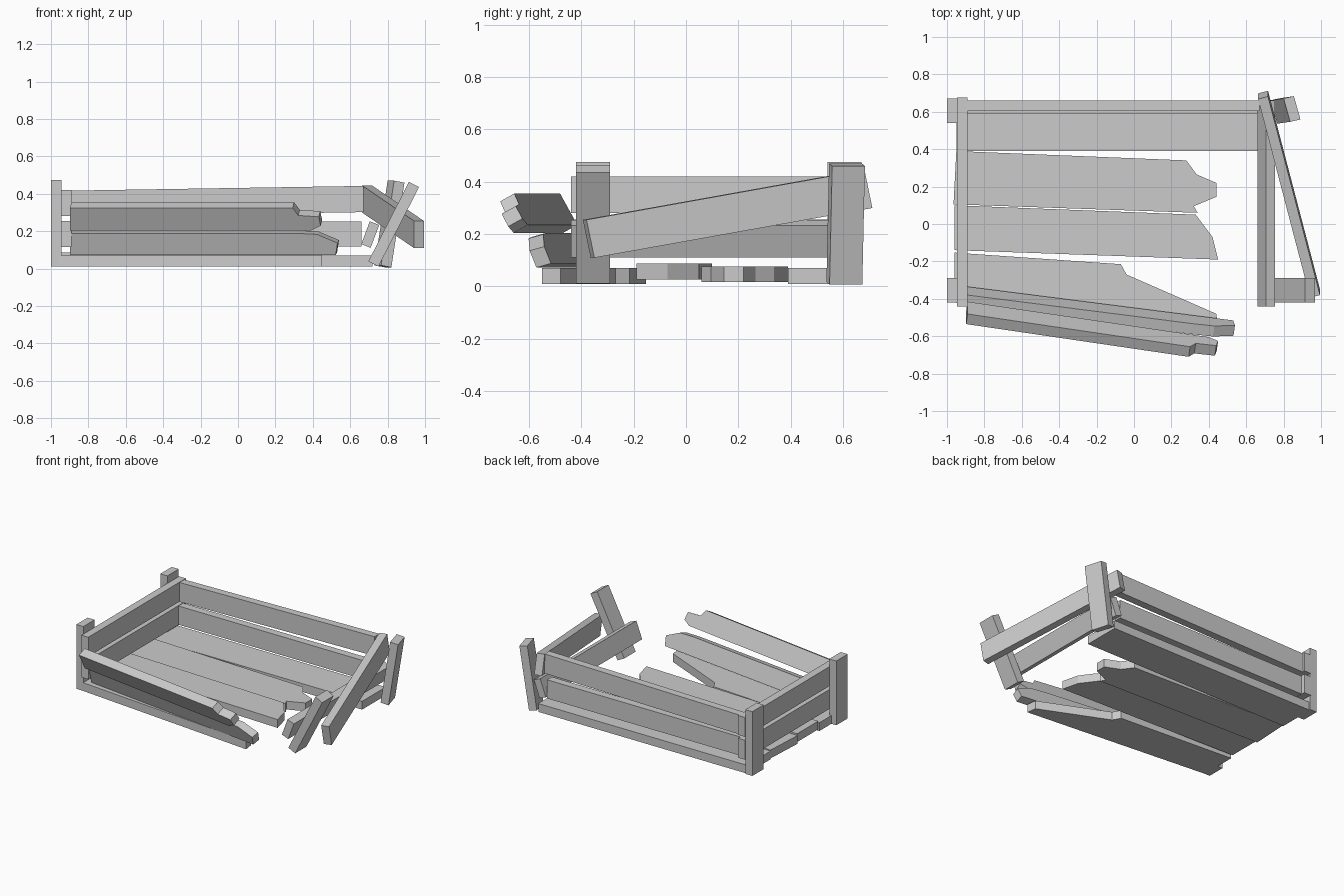
import bpy, bmesh
from mathutils import Vector

cube = bpy.data.objects.get("Cube")
if cube:
    bpy.data.objects.remove(cube)

wood = bpy.data.materials.new("weathered_grey")
wood.use_nodes = True
grey = (0.6, 0.6, 0.6, 1)
wood.diffuse_color = grey
wood.node_tree.nodes["Principled BSDF"].inputs["Base Color"].default_value = grey


def prism(name, ring, offset):
    """Sweep a closed ring of points along an offset into a solid flat board."""
    bm = bmesh.new()
    face = bm.faces.new([bm.verts.new(p) for p in ring])
    swept = bmesh.ops.extrude_face_region(bm, geom=[face])["geom"]
    bmesh.ops.translate(bm, vec=Vector(offset),
                        verts=[v for v in swept if isinstance(v, bmesh.types.BMVert)])
    bmesh.ops.recalc_face_normals(bm, faces=bm.faces)
    mesh = bpy.data.meshes.new(name)
    bm.to_mesh(mesh)
    bm.free()
    mesh.materials.append(wood)
    obj = bpy.data.objects.new(name, mesh)
    bpy.context.collection.objects.link(obj)
    return obj


def board(name, start, end, height, thick):
    """Straight board between two end centres."""
    h, t = Vector(height) / 2, Vector(thick) / 2
    s = Vector(start)
    ring = [s - h - t, s + h - t, s + h + t, s - h + t]
    return prism(name, ring, Vector(end) - s)


def floor_board(name, outline, bottom):
    return prism(name, [(x, y, bottom) for x, y in outline], (0, 0, 0.06))


def leaning_board(name, corner, slope, rise, thick, tip):
    """Broken board; tip lists (length, fraction of height) at the snapped end."""
    c, up = Vector(corner), Vector(rise)
    along = Vector((1, slope, 0))
    outline = [(0, 0)] + tip + [(0, 1)]
    return prism(name, [c + along * a + up * f for a, f in outline], thick)


# Left end: two upright posts and two rails
for side, y in (("front", -0.355), ("back", 0.605)):
    board("left_" + side + "_post", (-0.972, y, 0.01), (-0.972, y, 0.475),
          (0, 0.13, 0), (0.056, 0, 0))
for level, z in (("lower", 0.185), ("upper", 0.35)):
    board("left_" + level + "_rail", (-0.918, -0.44, z), (-0.918, 0.675, z),
          (0, 0, 0.14), (0.056, 0, 0))

# Back rails, the upper one slightly askew
board("back_lower_rail", (-0.89, 0.618, 0.185), (0.66, 0.618, 0.185),
      (0, 0, 0.135), (0, 0.055, 0))
board("back_upper_rail", (-0.89, 0.632, 0.347), (0.67, 0.632, 0.372),
      (0, 0, 0.14), (0, 0.055, 0))

# Floor boards, three of them snapped
floor_board("back_floor_board",
            [(-0.95, 0.66), (0.72, 0.66), (0.72, 0.39), (-0.95, 0.39)], 0.01)
floor_board("middle_back_floor_board",
            [(-0.95, 0.39), (0.28, 0.34), (0.335, 0.265), (0.44, 0.22),
             (0.44, 0.145), (0.32, 0.095), (0.34, 0.06), (-0.965, 0.105)], 0.017)
floor_board("middle_front_floor_board",
            [(-0.96, 0.1), (0.33, 0.05), (0.42, -0.07), (0.45, -0.19),
             (-0.96, -0.14)], 0.027)
floor_board("front_floor_board",
            [(-0.96, -0.153), (-0.07, -0.215), (-0.04, -0.27), (0.44, -0.48),
             (0.45, -0.55), (-0.96, -0.42)], 0.01)

# Front boards, falling outward with splintered ends
leaning_board("front_lower_board", (-0.89, -0.335, 0.088), -0.127,
              (0, -0.045, 0.117), (-0.008, -0.056, -0.016),
              [(1.42, 0), (1.43, 0.55), (1.32, 0.95), (1.2, 1)])
leaning_board("front_upper_board", (-0.89, -0.415, 0.235), -0.147,
              (0, -0.066, 0.12), (-0.008, -0.054, -0.03),
              [(1.29, 0), (1.34, 0.2), (1.33, 0.6), (1.22, 0.66), (1.19, 1)])

# Right end: splayed posts, a tilted lower rail and a fallen upper rail
board("right_front_post", (0.724, -0.355, 0.025), (0.941, -0.355, 0.45),
      (0, 0.13, 0), (0.054, 0, -0.028))
board("right_back_post", (0.775, 0.605, 0.012), (0.845, 0.615, 0.465),
      (0.035, -0.125, 0), (0.055, 0.012, -0.01))
board("right_lower_rail", (0.707, -0.44, 0.182), (0.707, 0.66, 0.182),
      (0.046, 0, 0.122), (0.05, 0, -0.02))
board("right_upper_rail", (0.69, 0.69, 0.372), (0.968, -0.372, 0.182),
      (0.0, -0.03, 0.145), (0.053, 0.014, 0))
